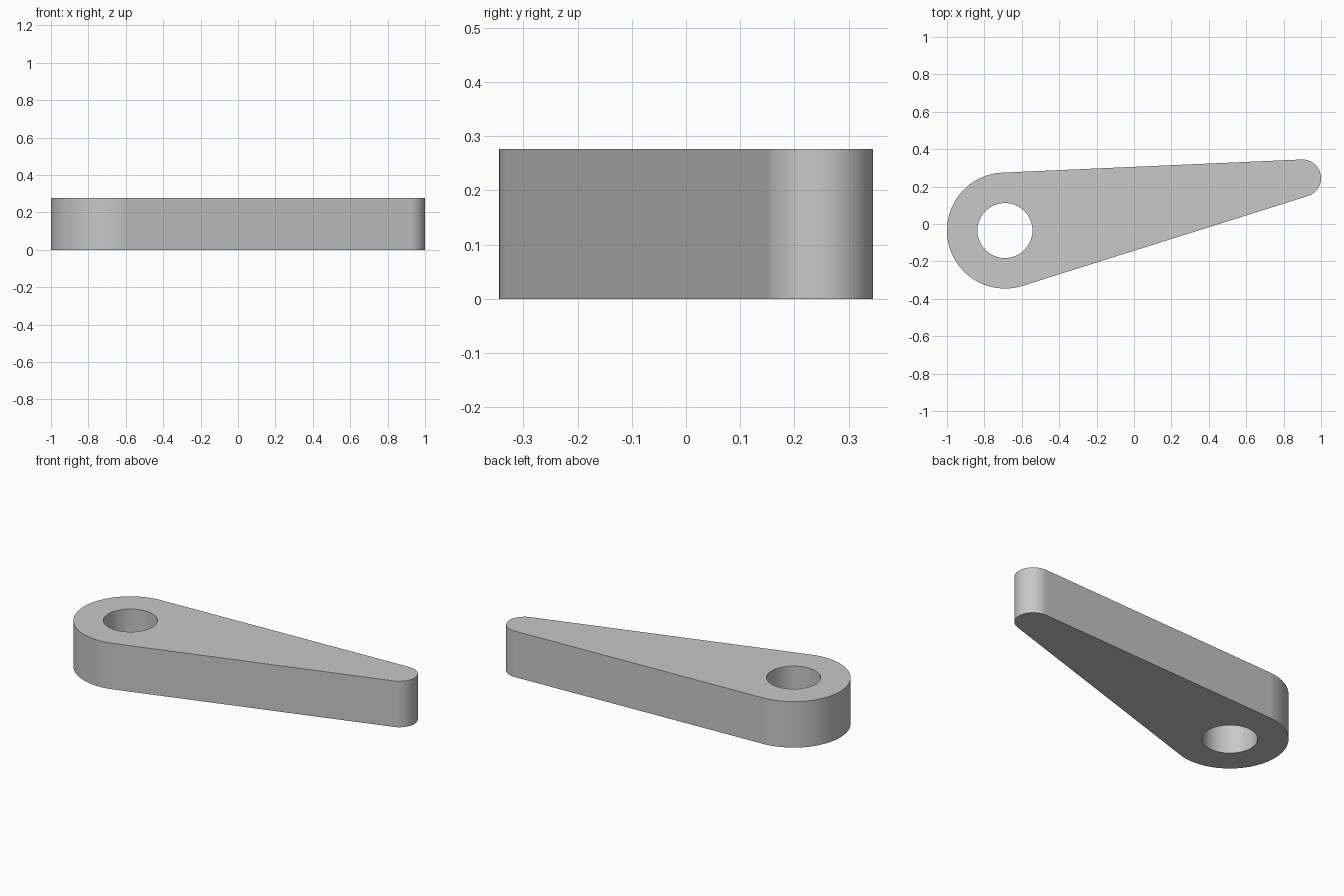
import bpy
import bmesh
import math
from mathutils import Vector

cube = bpy.data.objects.get("Cube")
if cube:
    bpy.data.objects.remove(cube)

HEIGHT = 0.276
HUB, HUB_R = Vector((-0.69, -0.035)), 0.31
TIP, TIP_R = Vector((0.9, 0.245)), 0.1
BORE_R = 0.147


def arc(centre, radius, start, end, steps):
    """Points along an arc, counter-clockwise."""
    angles = [start + (end - start) * i / steps for i in range(steps + 1)]
    return [centre + radius * Vector((math.cos(a), math.sin(a))) for a in angles]


def add_loop(bm, points):
    verts = [bm.verts.new((p.x, p.y, 0)) for p in points]
    return [bm.edges.new((v, verts[i - 1])) for i, v in enumerate(verts)]


# Tapered outline: two end arcs joined by their common tangents
axis = TIP - HUB
heading = math.atan2(axis.y, axis.x)
spread = math.acos((HUB_R - TIP_R) / axis.length)
outline = arc(TIP, TIP_R, heading - spread, heading + spread, 32)
outline += arc(HUB, HUB_R, heading + spread, heading - spread + math.tau, 48)
bore = arc(HUB, BORE_R, 0, math.tau, 64)[:-1]

# Fill the outline around the bore and extrude it upward
bm = bmesh.new()
edges = add_loop(bm, outline) + add_loop(bm, bore)
bmesh.ops.triangle_fill(bm, use_beauty=True, edges=edges)
result = bmesh.ops.extrude_face_region(bm, geom=bm.faces[:], use_keep_orig=True)
top = [g for g in result["geom"] if isinstance(g, bmesh.types.BMVert)]
bmesh.ops.translate(bm, verts=top, vec=(0, 0, HEIGHT))
bmesh.ops.recalc_face_normals(bm, faces=bm.faces[:])
mesh = bpy.data.meshes.new("lever_arm")
bm.to_mesh(mesh)
bm.free()

lever = bpy.data.objects.new("lever_arm", mesh)
bpy.context.collection.objects.link(lever)

# Plain grey finish
grey = bpy.data.materials.new("light_grey")
grey.use_nodes = True
colour = (0.58, 0.58, 0.58, 1)
grey.diffuse_color = colour
grey.node_tree.nodes["Principled BSDF"].inputs["Base Color"].default_value = colour
mesh.materials.append(grey)

# Smooth rounded walls with crisp rims
bpy.ops.object.select_all(action="DESELECT")
lever.select_set(True)
bpy.context.view_layer.objects.active = lever
bpy.ops.object.shade_smooth_by_angle(angle=math.radians(30))
normals = lever.modifiers.new("flat_sides", "WEIGHTED_NORMAL")
normals.keep_sharp = True
